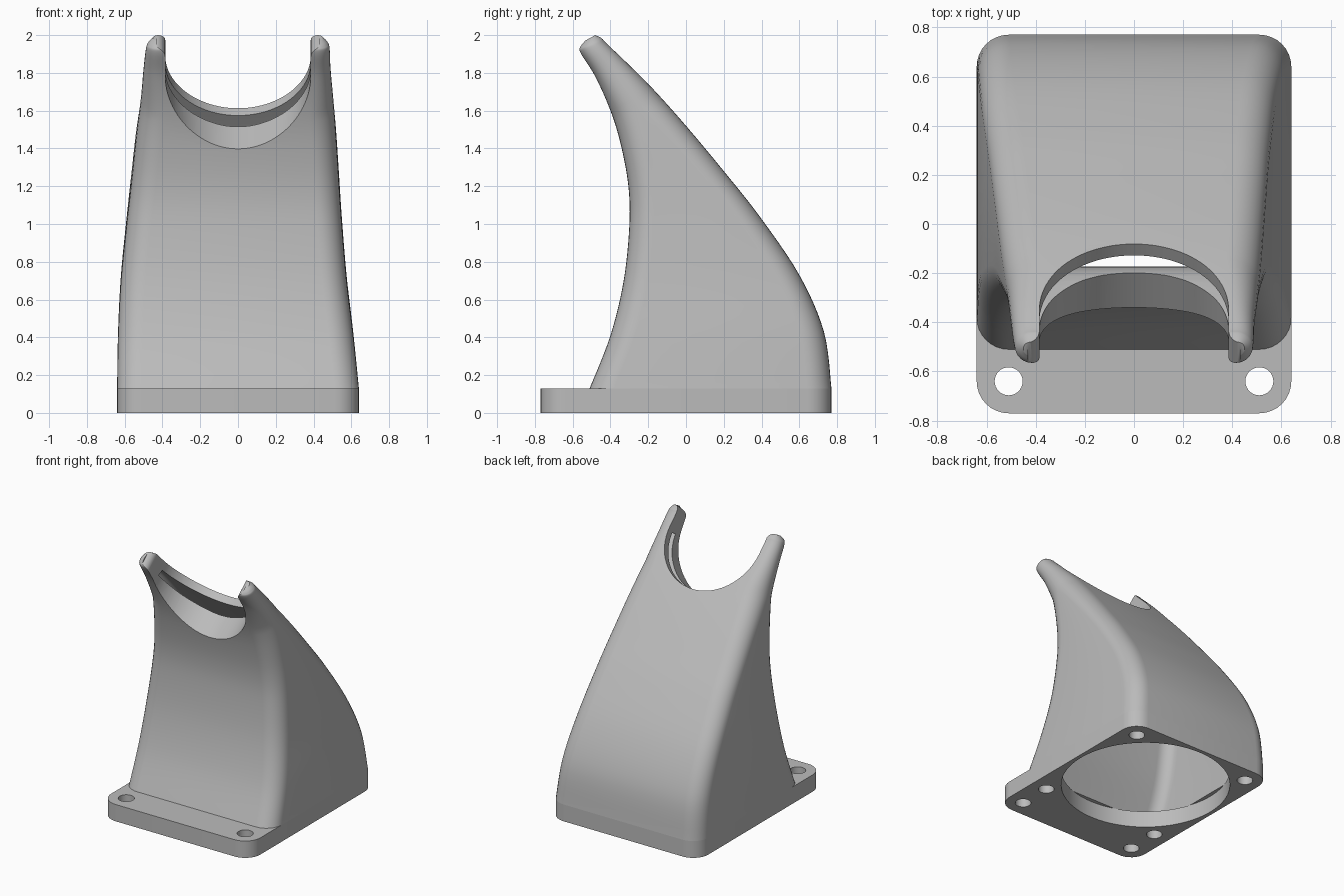
import bpy, bmesh, math
from mathutils import Vector

if "Cube" in bpy.data.objects:
    bpy.data.objects.remove(bpy.data.objects["Cube"])

GREY = (0.5, 0.5, 0.5, 1)
grey = bpy.data.materials.new("matte_grey")
grey.use_nodes = True
grey.diffuse_color = GREY
grey.node_tree.nodes["Principled BSDF"].inputs["Base Color"].default_value = GREY


def loft(name, rings):
    """Skin a list of equal-length closed rings and cap both ends."""
    bm = bmesh.new()
    rows = [[bm.verts.new(p) for p in ring] for ring in rings]
    n = len(rows[0])
    for a, b in zip(rows, rows[1:]):
        for i in range(n):
            j = (i + 1) % n
            bm.faces.new((a[i], a[j], b[j], b[i]))
    bm.faces.new(rows[0])
    bm.faces.new(rows[-1])
    bmesh.ops.recalc_face_normals(bm, faces=bm.faces)
    mesh = bpy.data.meshes.new(name)
    bm.to_mesh(mesh)
    bm.free()
    mesh.materials.append(grey)
    obj = bpy.data.objects.new(name, mesh)
    bpy.context.collection.objects.link(obj)
    return obj


def arc(cx, cy, r, start, end, steps):
    angles = [math.radians(start + (end - start) * k / steps) for k in range(steps + 1)]
    return [(cx + r * math.cos(a), cy + r * math.sin(a)) for a in angles]


def rounded_rect(x0, x1, y0, y1, r):
    pts = []
    for k, (cx, cy) in enumerate([(x1 - r, y1 - r), (x0 + r, y1 - r),
                                  (x0 + r, y0 + r), (x1 - r, y0 + r)]):
        pts += arc(cx, cy, r, 90 * k, 90 * k + 90, 8)
    return pts


def cylinder(name, x, y, r, steps):
    circle = arc(x, y, r, 0, 360, steps)[:-1]
    return loft(name, [[(px, py, z) for px, py in circle] for z in (-0.1, 0.3)])


def cut(obj, cutter):
    cutter.hide_render = True
    mod = obj.modifiers.new("cut", "BOOLEAN")
    mod.operation = "DIFFERENCE"
    mod.solver = "EXACT"
    mod.object = cutter
    graph = bpy.context.evaluated_depsgraph_get()
    mesh = bpy.data.meshes.new_from_object(obj.evaluated_get(graph))
    obj.modifiers.clear()
    obj.data = mesh
    bpy.data.objects.remove(cutter)


def spline(rows, steps=6):
    """Catmull-Rom interpolation of rows of numbers."""
    out = []
    for i in range(len(rows) - 1):
        p0, p1, p2 = rows[max(i - 1, 0)], rows[i], rows[i + 1]
        p3 = rows[min(i + 2, len(rows) - 1)]
        for k in range(steps):
            t = k / steps
            out.append([b + t / 2 * (c - a + t * (2 * a - 5 * b + 4 * c - d
                        + t * (3 * (b - c) + d - a)))
                        for a, b, c, d in zip(p0, p1, p2, p3)])
    return out + [rows[-1]]


def section(row, front_wall=0, back_wall=0, side_wall=0, radius=0.13):
    """Rounded section on the slanted line from the front to the back point."""
    front, back = Vector((0, row[0], row[1])), Vector((0, row[2], row[3]))
    u = (back - front).normalized()
    front, back = front + u * front_wall, back - u * back_wall
    depth = (back - front).length
    r = min(radius, depth * 0.48)
    pts = rounded_rect(side_wall - row[4], row[5] - side_wall, 0, depth, r)
    return [front + u * t + Vector((x, 0, 0)) for x, t in pts]


# Base plate with the fan opening and screw holes
HOLE_X = 0.51
outline = rounded_rect(-0.64, 0.64, -0.77, 0.77, 0.13)
plate = loft("base_plate", [[(x, y, z) for x, y in outline] for z in (0, 0.13)])
cut(plate, cylinder("fan_cutter", 0, 0.13, 0.61, 96))
for hole_y in (-0.64, -0.38, 0.64):
    for side in (-1, 1):
        cut(plate, cylinder("screw_cutter", side * HOLE_X, hole_y, 0.057, 32))

# Duct: front y, front z, back y, back z, width to -x, width to +x
rows = [
    (-0.51, 0.13, 0.77, 0.13, 0.64, 0.64),
    (-0.40, 0.41, 0.73, 0.43, 0.635, 0.61),
    (-0.33, 0.70, 0.60, 0.73, 0.62, 0.575),
    (-0.30, 0.99, 0.39, 1.04, 0.59, 0.55),
    (-0.305, 1.2, 0.20, 1.28, 0.565, 0.535),
    (-0.345, 1.42, 0.0, 1.52, 0.54, 0.52),
    (-0.40, 1.60, -0.17, 1.71, 0.515, 0.505),
    (-0.48, 1.78, -0.32, 1.86, 0.5, 0.49),
    (-0.555, 1.90, -0.42, 1.955, 0.487, 0.485),
    (-0.562, 1.935, -0.445, 1.982, 0.475, 0.475),
    (-0.535, 1.97, -0.48, 2.0, 0.45, 0.45),
]
duct = loft("duct", [section(r) for r in spline(rows)])

# Hollow inside, thicker towards the front lip
walls = [0.06, 0.06, 0.06, 0.08, 0.12, 0.17, 0.12, 0.065]
inner = spline([r + (w,) for r, w in zip(rows, walls)])
rings = [section(r, r[6], 0.065, 0.06, 0.1) for r in inner]
rings.insert(0, [p - Vector((0, 0, 0.05)) for p in rings[0]])
cut(duct, loft("cavity_cutter", rings))

# Slanted U-shaped notch between two horns, flared at the horn tips
axis = Vector((0, 0.77, 0.64)).normalized()
up = Vector((0, -axis.z, axis.y))
centre = Vector((0, -0.35, 1.89))
notch = arc(0, 0, 0.385, 180, 360, 48)
flare = arc(0.435, 0.12, 0.05, 180, 95, 8)
notch += flare + [(0.435, 0.5), (-0.435, 0.5)] + [(-x, t) for x, t in reversed(flare)]
ends = [[centre + axis * s + up * t + Vector((x, 0, 0)) for x, t in notch]
        for s in (-0.6, 0.5)]
cut(duct, loft("notch_cutter", ends))

# Smooth shading with crisp edges
bpy.ops.object.select_all(action="DESELECT")
for obj in (plate, duct):
    obj.select_set(True)
bpy.context.view_layer.objects.active = duct
bpy.ops.object.shade_smooth_by_angle(angle=math.radians(35))
